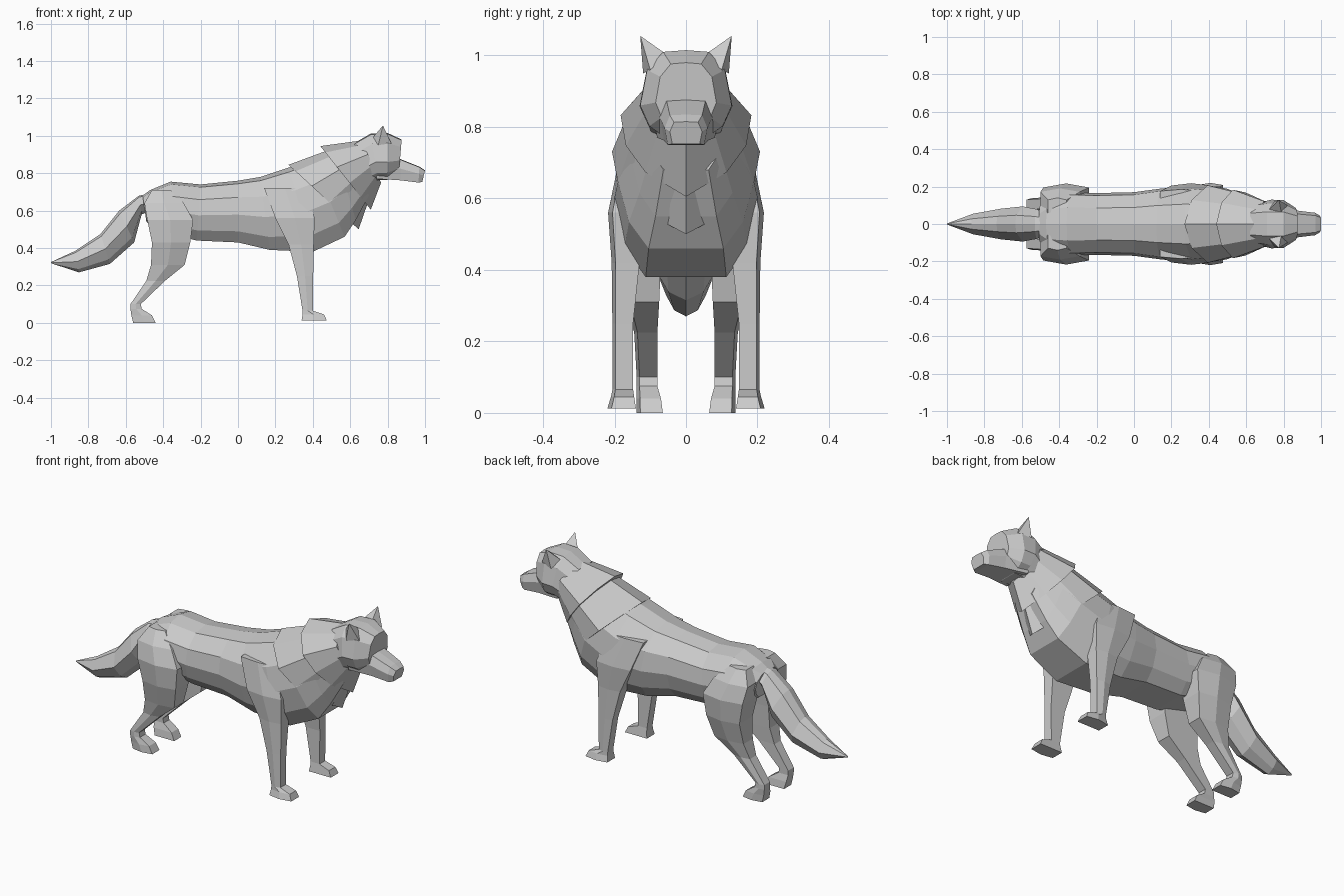
import bpy, bmesh

# Half cross-sections: (fraction from top to bottom, fraction of half width)
ROUND = [(0, 0), (.05, .52), (.27, .92), (.55, 1), (.82, .84), (1, .55), (1, 0)]
RUFF = [(0, 0), (.10, .62), (.33, 1), (.58, .92), (.80, .62), (1, 0)]
SKULL = [(0, 0), (.02, .5), (.22, .85), (.62, 1), (.85, .8), (1, .4), (1, 0)]
BOX = [(0, 0), (.03, .75), (.45, 1), (1, .85), (1, 0)]
TAIL = [(0, 0), (.08, .5), (.5, 1), (.85, .6), (1, 0)]


def loft(name, rings, mirror=False):
    """Skin a list of closed point rings with flat faces and capped ends."""
    bm = bmesh.new()
    for side in ((1, -1) if mirror else (1,)):
        vs = [[bm.verts.new((x, y * side, z)) for x, y, z in r] for r in rings]
        n = len(rings[0])
        for a, b in zip(vs, vs[1:]):
            for i in range(n):
                j = (i + 1) % n
                bm.faces.new((a[i], a[j], b[j], b[i]))
        bm.faces.new(vs[0])
        bm.faces.new(vs[-1])
    bmesh.ops.recalc_face_normals(bm, faces=bm.faces)
    me = bpy.data.meshes.new(name)
    bm.to_mesh(me)
    bm.free()
    ob = bpy.data.objects.new(name, me)
    bpy.context.collection.objects.link(ob)
    return ob


def tilted_ring(section, tx, tz, bx, bz, w):
    """Symmetric ring between a top point and a bottom point on the centre plane."""
    half = [(tx + (bx - tx) * t, w * f, tz + (bz - tz) * t) for t, f in section]
    return half + [(x, -y, z) for x, y, z in half[-2:0:-1]]


def centre_part(name, section, stations):
    return loft(name, [tilted_ring(section, *s) for s in stations])


def leg_ring(xb, xf, z, yi, yo):
    """Six-sided horizontal ring with a slight outer bulge."""
    xm, c = xb * .5 + xf * .5, (yo - yi) * .14
    return [(xb, yi, z), (xm, yi, z), (xf, yi, z),
            (xf, yo - c, z), (xm, yo, z), (xb, yo - c, z)]


# Torso with neck
centre_part("body", ROUND, [
    (-.51, .68, -.49, .54, .10), (-.47, .71, -.42, .49, .155),
    (-.36, .755, -.30, .46, .17), (-.20, .74, -.22, .44, .165),
    (0, .76, 0, .43, .17), (.12, .78, .17, .39, .19),
    (.27, .83, .40, .38, .205), (.40, .875, .57, .46, .19),
    (.52, .915, .63, .55, .155), (.65, .96, .70, .68, .115)])

# Two overlapping fur collars
centre_part("rear_ruff", RUFF, [
    (.27, .845, .645, .50, .207), (.50, .93, .69, .63, .165)])
centre_part("front_ruff", RUFF, [
    (.44, .945, .71, .605, .183), (.66, .975, .765, .75, .122)])

# Head, muzzle and ears
centre_part("head", SKULL, [
    (.62, .96, .70, .74, .115), (.71, 1.012, .75, .765, .13),
    (.80, 1.015, .80, .765, .128), (.875, .98, .86, .80, .085)])
centre_part("muzzle", BOX, [
    (.74, .90, .74, .77, .095), (.87, .875, .87, .762, .072),
    (.97, .835, .965, .75, .06), (1.0, .815, .985, .753, .045)])
tip = (.775, .128, 1.055)
ear_base = [(.72, .075, .99), (.79, .05, 1.0), (.82, .10, .96), (.75, .12, .95)]
ear_tip = [tuple(t + (b - t) * .02 for b, t in zip(p, tip)) for p in ear_base]
loft("ears", [ear_base, ear_tip], mirror=True)

# Bushy tail
centre_part("tail", TAIL, [
    (-.48, .69, -.46, .60, .06), (-.53, .68, -.515, .58, .08),
    (-.635, .60, -.555, .43, .094), (-.735, .475, -.685, .315, .082),
    (-.87, .385, -.85, .27, .055), (-1, .325, -.998, .318, .003)])

# Legs with paws
front = [(.14, .36, .72, .12, .185), (.20, .41, .56, .13, .218),
         (.27, .405, .42, .13, .208), (.315, .402, .25, .148, .206),
         (.345, .40, .065, .148, .206), (.345, .46, .045, .145, .21),
         (.34, .475, .012, .14, .22)]
hind = [(-.46, -.36, .71, .06, .14), (-.50, -.29, .64, .06, .19),
        (-.485, -.24, .55, .06, .217), (-.46, -.255, .43, .07, .205),
        (-.465, -.285, .31, .075, .17), (-.49, -.39, .225, .08, .145),
        (-.575, -.52, .10, .08, .138), (-.575, -.515, .075, .08, .138),
        (-.57, -.46, .04, .07, .138), (-.56, -.44, 0, .065, .138)]
loft("front_legs", [leg_ring(*r) for r in front], mirror=True)
loft("hind_legs", [leg_ring(*r) for r in hind], mirror=True)
